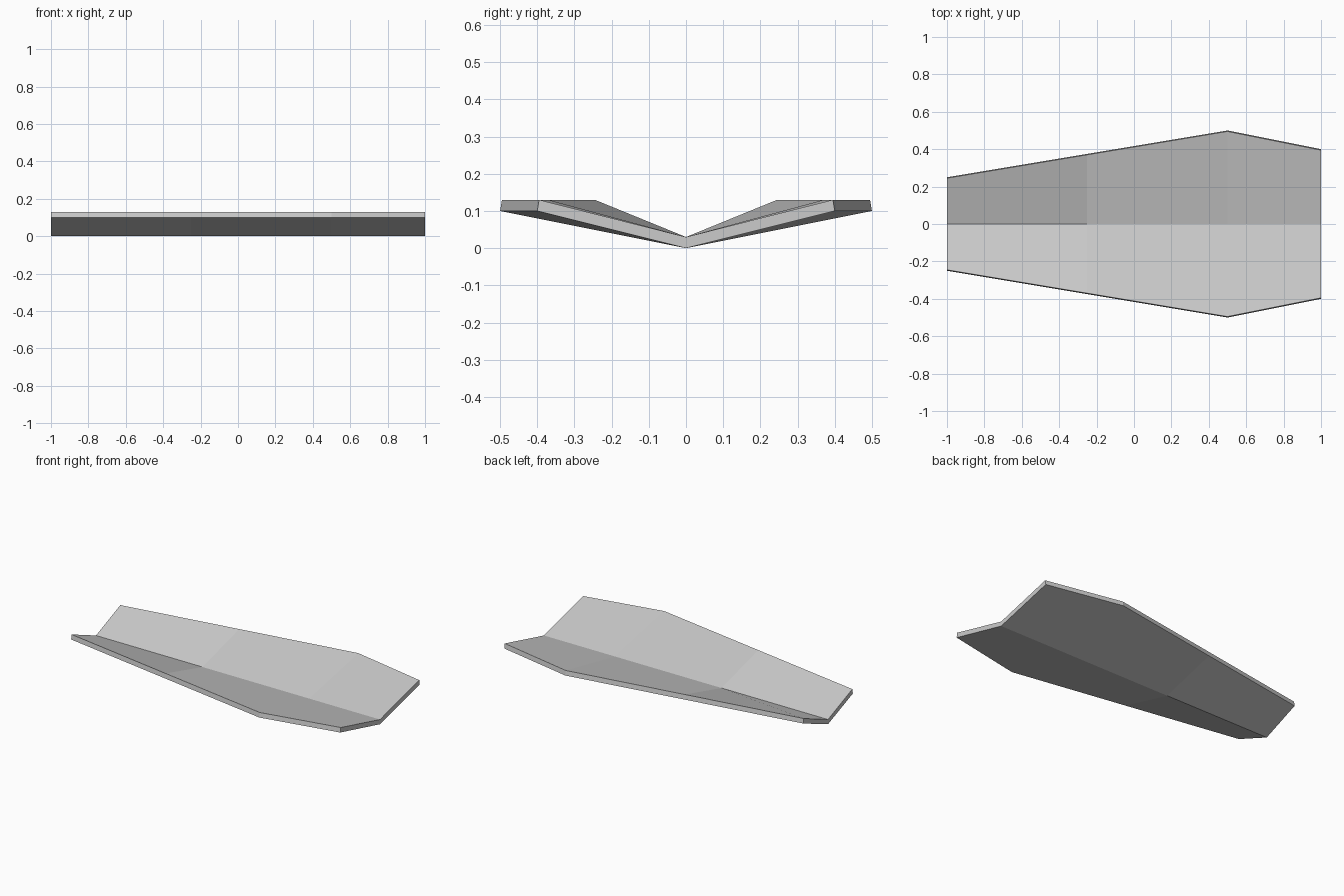
import bpy, bmesh

if "Cube" in bpy.data.objects:
    bpy.data.objects.remove(bpy.data.objects["Cube"])

# Stations along the length: x position and half width of the lower edge
STATIONS = [(-1.0, 0.25), (-0.25, 0.375), (0.5, 0.5), (1.0, 0.4)]
RIM_Z, THICK, BEVEL = 0.10, 0.03, 0.005

grey = bpy.data.materials.new("light grey")
grey.diffuse_color = (0.6, 0.6, 0.6, 1)
grey.use_nodes = True
grey.node_tree.nodes["Principled BSDF"].inputs["Base Color"].default_value = grey.diffuse_color

# V-shaped plate: each section is a chevron of six points
bm = bmesh.new()
sections = []
for x, w in STATIONS:
    top = w - BEVEL
    chevron = [(-w, RIM_Z), (0, 0), (w, RIM_Z),
               (top, RIM_Z + THICK), (0, THICK), (-top, RIM_Z + THICK)]
    sections.append([bm.verts.new((x, y, z)) for y, z in chevron])

# Skin between neighbouring sections
for a, b in zip(sections, sections[1:]):
    for i in range(6):
        j = (i + 1) % 6
        bm.faces.new((a[i], a[j], b[j], b[i]))

# End caps, one quad per wing
for s in (sections[0], sections[-1]):
    bm.faces.new((s[0], s[1], s[4], s[5]))
    bm.faces.new((s[1], s[2], s[3], s[4]))
bmesh.ops.recalc_face_normals(bm, faces=bm.faces)

mesh = bpy.data.meshes.new("folded_plate")
bm.to_mesh(mesh)
bm.free()
mesh.materials.append(grey)
plate = bpy.data.objects.new("folded_plate", mesh)
bpy.context.collection.objects.link(plate)
